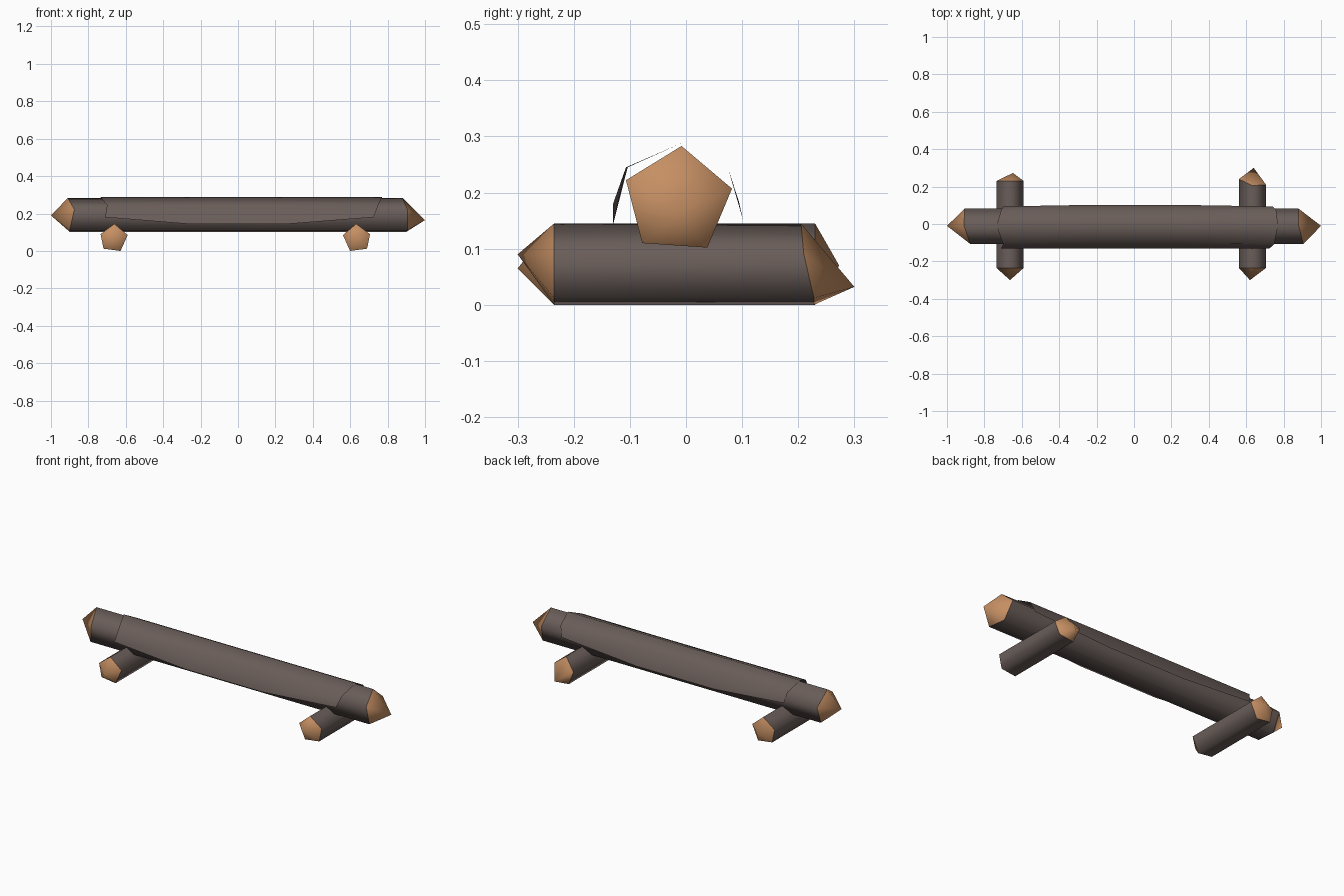
import bpy

if "Cube" in bpy.data.objects:
    bpy.data.objects.remove(bpy.data.objects["Cube"])


def material(name, col):
    m = bpy.data.materials.new(name)
    m.diffuse_color = (*col, 1)
    m.use_nodes = True
    m.node_tree.nodes["Principled BSDF"].inputs["Base Color"].default_value = m.diffuse_color
    return m


BARK = material("dark bark", (0.141, 0.109, 0.099))
WOOD = material("cut wood", (0.56, 0.275, 0.125))


def mesh_object(name, verts, faces, mat):
    me = bpy.data.meshes.new(name)
    me.from_pydata(verts, [], faces)
    me.materials.append(mat)
    for p in me.polygons:
        p.use_smooth = True
    ob = bpy.data.objects.new(name, me)
    bpy.context.collection.objects.link(ob)
    # outward normals
    bpy.context.view_layer.objects.active = ob
    ob.select_set(True)
    bpy.ops.object.mode_set(mode='EDIT')
    bpy.ops.mesh.select_all(action='SELECT')
    bpy.ops.mesh.normals_make_consistent(inside=False)
    bpy.ops.object.mode_set(mode='OBJECT')
    ob.select_set(False)
    return ob


def log(name, ring_a, ring_b, tip_a, tip_b):
    """Five-sided bark tube with a pointed cut-wood cap on each end."""
    n = len(ring_a)
    sides = [(i, (i + 1) % n, n + (i + 1) % n, n + i) for i in range(n)]
    # build closed for reliable normals, then split by part
    ob = mesh_object(name + "_bark", ring_a + ring_b + [tip_a, tip_b],
                     sides + [((i + 1) % n, i, 2 * n) for i in range(n)]
                     + [(n + i, n + (i + 1) % n, 2 * n + 1) for i in range(n)], BARK)
    ob.data.materials.append(WOOD)
    for p in ob.data.polygons:
        p.material_index = 1 if len(p.vertices) == 3 else 0
    # hard edge between bark and the cut ends
    for e in ob.data.edges:
        a, b = e.vertices
        if max(a, b) < 2 * n and (a < n) == (b < n):
            e.use_edge_sharp = True
    ob.name = name


# main log along x
section = [(-0.008, 0.283), (0.082, 0.207), (0.038, 0.102), (-0.078, 0.110), (-0.107, 0.222)]
left_x = [-0.91, -0.905, -0.90, -0.90, -0.875]
right_x = [0.88, 0.88, 0.90, 0.905, 0.905]
log("main_log",
    [(x, y, z) for x, (y, z) in zip(left_x, section)],
    [(x, y, z) for x, (y, z) in zip(right_x, section)],
    (-1.0, -0.01, 0.19), (1.0, -0.01, 0.165))

# two cross logs along y, mirrored profile
foot = [(0.632, 0.145), (0.706, 0.09), (0.69, 0.012), (0.599, 0.0), (0.561, 0.085)]
back_y = [0.205, 0.21, 0.228, 0.228, 0.24]
log("right_cross_log",
    [(x, -0.235, z) for x, z in foot],
    [(x, y, z) for y, (x, z) in zip(back_y, foot)],
    (0.62, -0.30, 0.09), (0.64, 0.30, 0.032))
foot = [(-x - 0.029, z) for x, z in foot]
log("left_cross_log",
    [(x, -0.235, z) for x, z in foot],
    [(x, 0.23, z) for x, z in foot],
    (-0.663, -0.30, 0.065), (-0.647, 0.273, 0.07))

# loose bark sheet draped over the main log, hanging lower at the middle
mid = [(-0.130, 0.143), (-0.104, 0.245), (-0.008, 0.288), (0.075, 0.243), (0.102, 0.150)]
end = [(-0.130, 0.180), (-0.107, 0.245), (-0.008, 0.288), (0.075, 0.243), (0.094, 0.185)]
stations = [([-0.71, -0.70, -0.735, -0.71, -0.70], end), ([-0.25] * 5, mid),
            ([0.25] * 5, mid), ([0.725, 0.75, 0.77, 0.76, 0.74], end)]
verts = [(x, y, z) for xs, prof in stations for x, (y, z) in zip(xs, prof)]
faces = [(r * 5 + i, r * 5 + 5 + i, r * 5 + 6 + i, r * 5 + 1 + i)
         for r in range(3) for i in range(4)]
mesh_object("bark_sheet", verts, faces, BARK)
